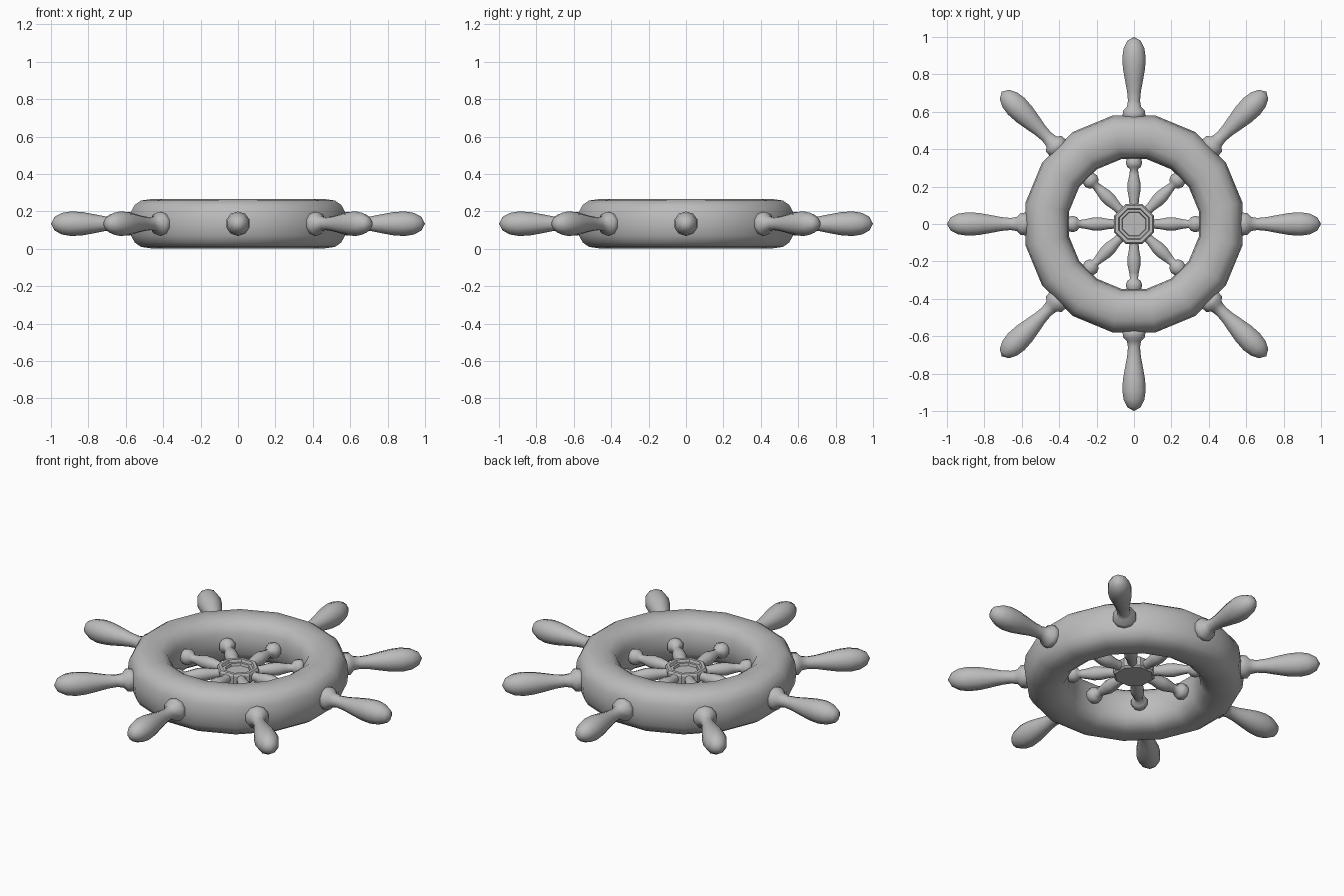
import bpy, bmesh
from math import cos, sin, pi, copysign
from mathutils import Matrix, Vector

cube = bpy.data.objects.get("Cube")
if cube:
    bpy.data.objects.remove(cube, do_unlink=True)

MID = 0.134          # height of the wheel's middle plane
SPOKES = 8

grey = bpy.data.materials.new("plain_grey")
grey.use_nodes = True
grey.diffuse_color = (0.5, 0.5, 0.5, 1)
grey.node_tree.nodes["Principled BSDF"].inputs["Base Color"].default_value = (0.5, 0.5, 0.5, 1)


def lathe(name, profile, axis, sides, placement, angle, closed=False):
    """Spin a profile of 3D points around an axis through the origin."""
    bm = bmesh.new()
    verts = [bm.verts.new(p) for p in profile]
    edges = [bm.edges.new(pair) for pair in zip(verts, verts[1:])]
    if closed:
        edges.append(bm.edges.new((verts[-1], verts[0])))
    bmesh.ops.spin(bm, geom=verts + edges, cent=(0, 0, 0), axis=axis,
                   angle=2 * pi, steps=sides)
    bmesh.ops.remove_doubles(bm, verts=bm.verts, dist=0.0005)
    bmesh.ops.recalc_face_normals(bm, faces=bm.faces)
    bm.transform(placement)
    mesh = bpy.data.meshes.new(name)
    bm.to_mesh(mesh)
    bm.free()
    mesh.materials.append(grey)
    obj = bpy.data.objects.new(name, mesh)
    bpy.context.collection.objects.link(obj)
    bpy.ops.object.select_all(action='DESELECT')
    obj.select_set(True)
    bpy.context.view_layer.objects.active = obj
    bpy.ops.object.shade_smooth_by_angle(angle=angle)
    return obj


def rounded(t):
    return copysign(abs(t) ** 0.78, t)


lift = Matrix.Translation((0, 0, MID))

# Rim: sixteen-sided ring with a soft, squarish section
section = []
for i in range(16):
    a = 2 * pi * i / 16
    section.append((0.472 + 0.119 * rounded(cos(a)), 0, 0.132 * rounded(sin(a))))
half_turn = Matrix.Rotation(pi / 16, 4, 'Z')
lathe("rim", section, (0, 0, 1), 16, lift @ half_turn, pi / 3, closed=True)

# Hub: eight-sided disc with a stepped recess on top
hub = [(0, -0.03), (0.104, -0.03), (0.115, -0.02), (0.115, 0.024),
       (0.108, 0.034), (0.09, 0.034), (0.084, 0.02), (0.07, 0.02),
       (0.066, 0.006), (0, 0.006)]
lathe("hub", [(r, 0, z) for r, z in hub], (0, 0, 1), 8,
      lift @ Matrix.Rotation(pi / 8, 4, 'Z'), pi / 6)

# Turned spokes and handles, as (distance from centre, radius)
spoke = [(0.08, 0), (0.08, 0.026), (0.13, 0.027), (0.175, 0.036), (0.215, 0.037),
         (0.26, 0.027), (0.292, 0.022), (0.305, 0.038), (0.325, 0.046),
         (0.345, 0.042), (0.375, 0.03), (0.375, 0)]
handle = [(0.55, 0), (0.55, 0.05), (0.58, 0.064), (0.605, 0.062), (0.625, 0.04),
          (0.66, 0.034), (0.71, 0.039), (0.77, 0.051), (0.83, 0.062),
          (0.89, 0.066), (0.94, 0.058), (0.98, 0.037), (1.0, 0)]
for i in range(SPOKES):
    turn = lift @ Matrix.Rotation(2 * pi * i / SPOKES, 4, 'Z')
    for name, outline in (("spoke", spoke), ("handle", handle)):
        lathe(f"{name}_{i + 1}", [(x, 0, r) for x, r in outline],
              (1, 0, 0), 10, turn, pi / 3)
